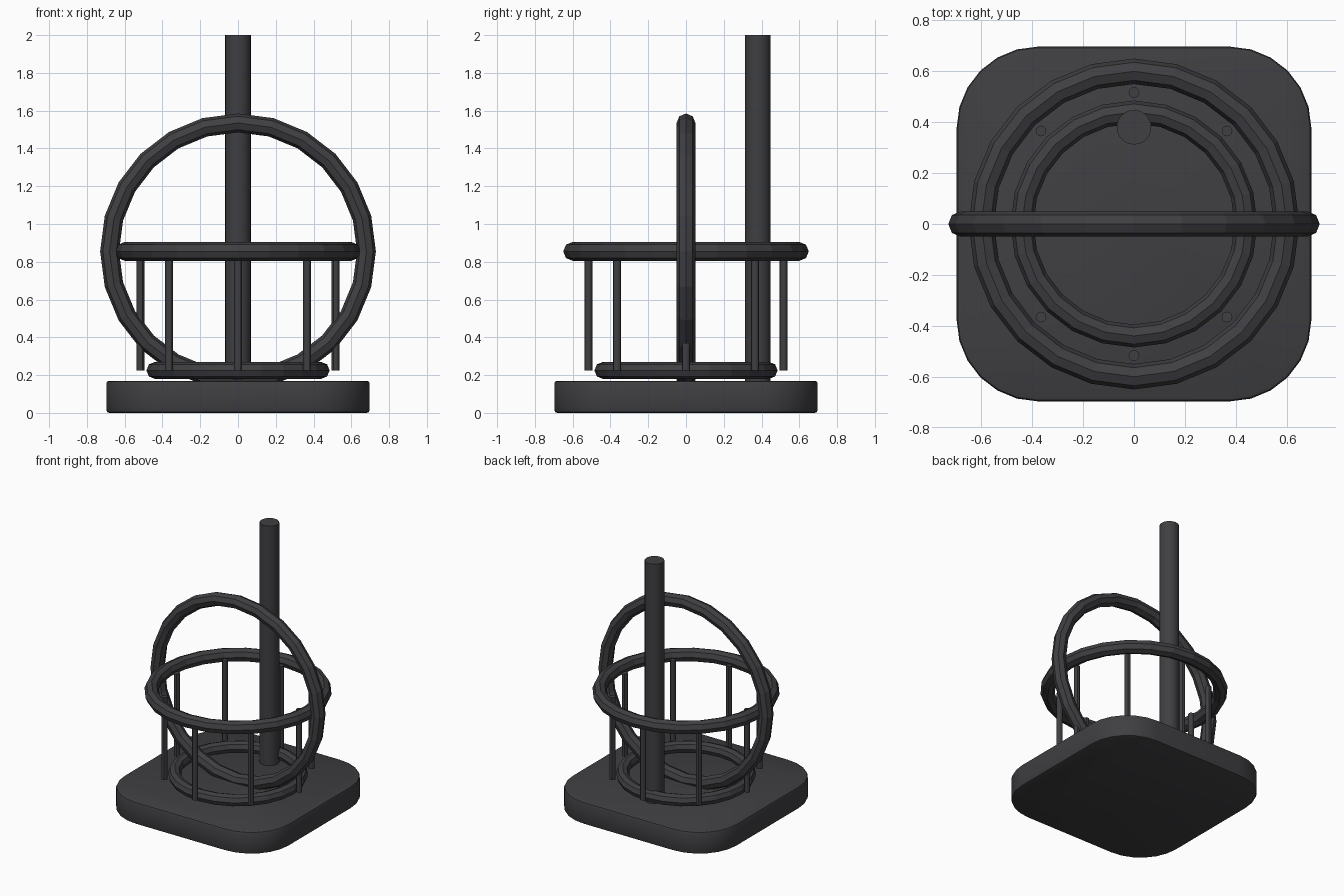
import bpy, bmesh
from math import pi, cos, sin, radians

if "Cube" in bpy.data.objects:
    bpy.data.objects.remove(bpy.data.objects["Cube"])

GREY = bpy.data.materials.new("dark_grey")
GREY.diffuse_color = (0.05, 0.05, 0.055, 1)
GREY.use_nodes = True
GREY.node_tree.nodes["Principled BSDF"].inputs["Base Color"].default_value = GREY.diffuse_color


def finish(name, smooth=False):
    ob = bpy.context.object
    ob.name = name
    ob.data.materials.append(GREY)
    if smooth:
        bpy.ops.object.shade_smooth_by_angle(angle=radians(30))
    return ob


def rod(name, x, y, z0, z1, r, sides):
    bpy.ops.mesh.primitive_cylinder_add(vertices=sides, radius=r, depth=z1 - z0,
                                        location=(x, y, (z0 + z1) / 2))
    return finish(name, True)


def ring(name, z, major, minor, rot=(0, 0, 0)):
    bpy.ops.mesh.primitive_torus_add(major_segments=24, minor_segments=8, location=(0, 0, z),
                                     rotation=rot, major_radius=major, minor_radius=minor)
    return finish(name)


# Base slab: rounded square outline, extruded, rim softened
HALF, CORNER, HEIGHT, STEPS = 0.697, 0.32, 0.17, 6
bm = bmesh.new()
outline = []
for q in range(4):
    mid = pi / 4 + q * pi / 2
    cx = (HALF - CORNER) * (1 if cos(mid) > 0 else -1)
    cy = (HALF - CORNER) * (1 if sin(mid) > 0 else -1)
    for i in range(STEPS + 1):
        a = (q + i / STEPS) * pi / 2
        outline.append(bm.verts.new((cx + CORNER * cos(a), cy + CORNER * sin(a), 0)))
face = bm.faces.new(outline)
top = bmesh.ops.extrude_face_region(bm, geom=[face], use_keep_orig=True)
for v in top["geom"]:
    if isinstance(v, bmesh.types.BMVert):
        v.co.z = HEIGHT
bmesh.ops.recalc_face_normals(bm, faces=bm.faces)
rims = [e for e in bm.edges if abs(e.verts[0].co.z - e.verts[1].co.z) < 1e-5]
bmesh.ops.bevel(bm, geom=rims, offset=0.015, segments=2, profile=0.5, affect='EDGES')
mesh = bpy.data.meshes.new("base")
bm.to_mesh(mesh)
bm.free()
base = bpy.data.objects.new("base", mesh)
bpy.context.collection.objects.link(base)
bpy.context.view_layer.objects.active = base
base.select_set(True)
finish("base", True)

# Tall rear post
rod("rear_post", 0, 0.38, 0.16, 2.0, 0.068, 24)

# Basket rings and upright hoop
ring("lower_ring", 0.225, 0.44, 0.045)
ring("upper_ring", 0.855, 0.60, 0.05)
ring("upright_hoop", 0.855, 0.68, 0.05, (pi / 2, 0, 0))

# Eight basket bars
for i in range(8):
    a = i * pi / 4
    rod(f"basket_bar_{i + 1}", 0.517 * cos(a), 0.517 * sin(a), 0.225, 0.855, 0.021, 12)
